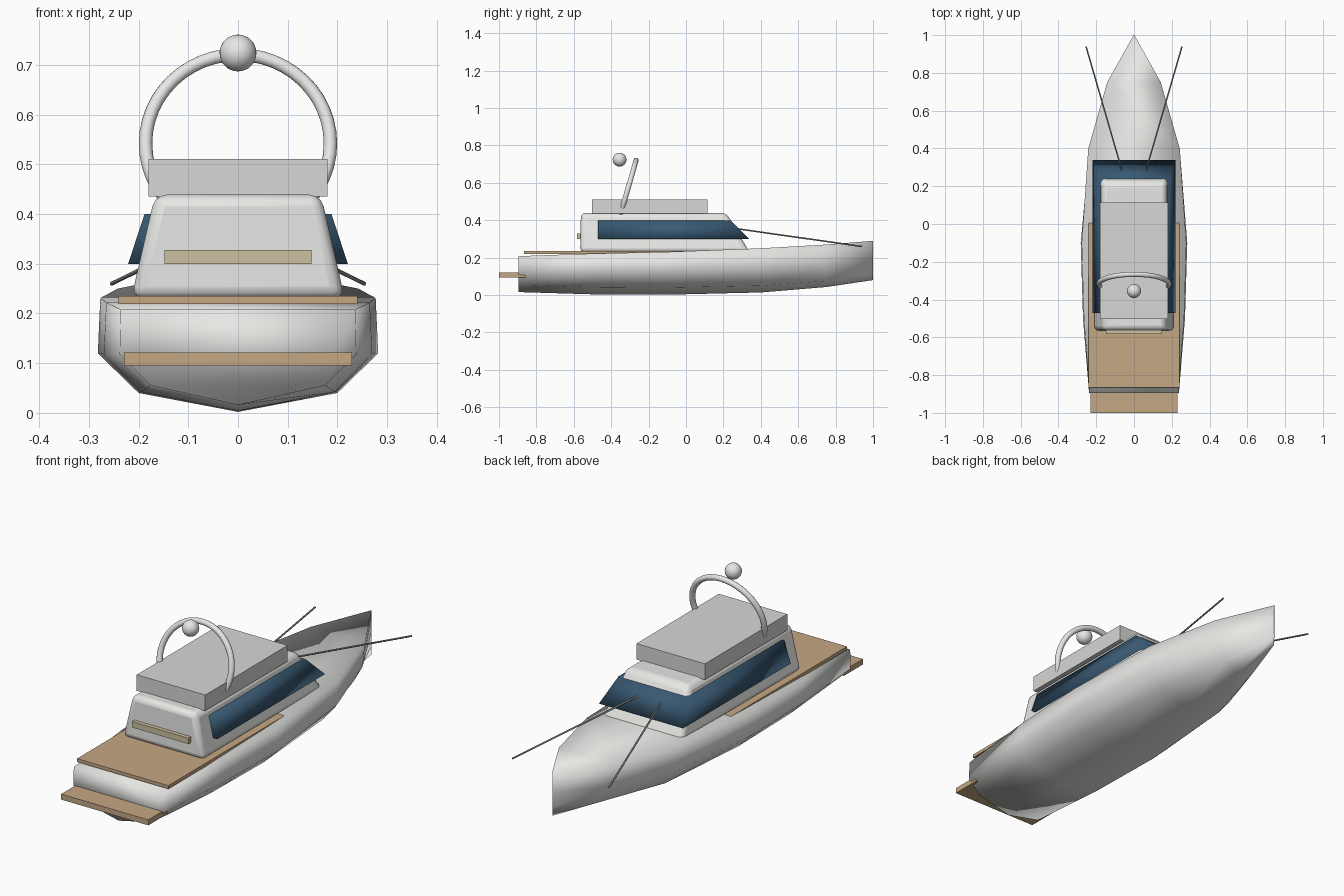
import bpy, bmesh, math
from mathutils import Vector

old = bpy.data.objects.get("Cube")
if old:
    bpy.data.objects.remove(old, do_unlink=True)


def material(name, rgb):
    m = bpy.data.materials.new(name)
    m.use_nodes = True
    m.diffuse_color = (*rgb, 1)
    bsdf = m.node_tree.nodes["Principled BSDF"]
    bsdf.inputs["Base Color"].default_value = (*rgb, 1)
    bsdf.inputs["Roughness"].default_value = 0.5
    return m


WHITE = material("white gelcoat", (0.8, 0.8, 0.78))
GREY = material("light grey roof", (0.68, 0.68, 0.67))
TEAK = material("teak", (0.56, 0.39, 0.23))
GLASS = material("dark blue glass", (0.04, 0.1, 0.17))
CREAM = material("cream cushion", (0.6, 0.53, 0.35))
STEEL = material("dark steel", (0.25, 0.25, 0.26))


def loft(name, rings, mat):
    """Skin a row of equal rings and cap both ends."""
    bm = bmesh.new()
    rows = [[bm.verts.new(p) for p in ring] for ring in rings]
    n = len(rows[0])
    for a, b in zip(rows, rows[1:]):
        for i in range(n):
            j = (i + 1) % n
            bm.faces.new((a[i], a[j], b[j], b[i]))
    bm.faces.new(rows[0])
    bm.faces.new(rows[-1])
    bmesh.ops.recalc_face_normals(bm, faces=bm.faces)
    me = bpy.data.meshes.new(name)
    bm.to_mesh(me)
    bm.free()
    ob = bpy.data.objects.new(name, me)
    bpy.context.collection.objects.link(ob)
    me.materials.append(mat)
    return ob


def rect(half, back, front, z):
    return [(-half, back, z), (half, back, z), (half, front, z), (-half, front, z)]


def slab(name, half, back, front, low, high, mat):
    return loft(name, [rect(half, back, front, low), rect(half, back, front, high)], mat)


def finish(ob, name, mat):
    ob.name = name
    ob.data.materials.append(mat)
    ob.data.shade_smooth()


# Hull: y, chine x/z, bilge x/z, sheer x/z, keel z
stations = [
    (-0.895, 0.175, 0.055, 0.238, 0.118, 0.236, 0.208, 0.016),
    (-0.5, 0.195, 0.042, 0.270, 0.118, 0.265, 0.222, 0.004),
    (-0.1, 0.200, 0.040, 0.282, 0.120, 0.277, 0.231, 0.002),
    (0.4, 0.170, 0.050, 0.236, 0.130, 0.242, 0.250, 0.014),
    (0.75, 0.085, 0.075, 0.130, 0.155, 0.142, 0.270, 0.043),
    (1.0, 0.002, 0.120, 0.002, 0.190, 0.002, 0.290, 0.080),
]
rings = []
for y, cx, cz, bx, bz, sx, sz, kz in stations:
    side = [(cx, y, cz), (bx, y, bz), (sx, y, sz)]
    rings.append([(0, y, kz)] + side + [(-x, v, z) for x, v, z in reversed(side)])
hull = loft("hull", rings, WHITE)
hull.data.shade_smooth()

# Teak decks
slab("aft_deck", 0.24, -0.865, 0.09, 0.219, 0.235, TEAK)
slab("swim_platform", 0.229, -1.0, -0.857, 0.095, 0.121, TEAK)

# Cabin with rounded edges
cabin = loft("cabin", [rect(0.215, -0.566, 0.34, 0.23),
                       rect(0.167, -0.562, 0.215, 0.439)], WHITE)
bevel = cabin.modifiers.new("rounding", "BEVEL")
bevel.width = 0.024
bevel.segments = 3
bevel.limit_method = "NONE"
bpy.ops.object.select_all(action="DESELECT")
cabin.select_set(True)
bpy.context.view_layer.objects.active = cabin
bpy.ops.object.shade_smooth_by_angle(angle=math.radians(50))

# Wraparound window band
windows = loft("window_band", [rect(0.221, -0.47, 0.338, 0.30),
                               rect(0.188, -0.47, 0.238, 0.40)], GLASS)
windows.data.shade_smooth()

# Flybridge block and stern cushion
slab("flybridge", 0.18, -0.503, 0.115, 0.435, 0.511, GREY)
slab("stern_cushion", 0.148, -0.583, -0.55, 0.30, 0.328, CREAM)

# Tilted radar hoop and dome
bpy.ops.mesh.primitive_torus_add(
    major_radius=0.186, minor_radius=0.0135, major_segments=48, minor_segments=12,
    location=(0, -0.318, 0.542), rotation=(math.radians(74), 0, 0))
finish(bpy.context.object, "radar_hoop", WHITE)
bpy.ops.mesh.primitive_uv_sphere_add(
    segments=32, ring_count=16, radius=0.037, location=(0, -0.355, 0.724))
finish(bpy.context.object, "radar_dome", WHITE)

# Mirrored outrigger rods
for name, s in (("left_rod", 1), ("right_rod", -1)):
    start, end = Vector((s * 0.06, 0.27, 0.355)), Vector((s * 0.254, 0.94, 0.26))
    run = end - start
    bpy.ops.mesh.primitive_cylinder_add(
        vertices=10, radius=0.004, depth=run.length, location=(start + end) / 2,
        rotation=run.to_track_quat("Z", "Y").to_euler())
    finish(bpy.context.object, name, STEEL)
    bpy.ops.object.shade_smooth_by_angle(angle=math.radians(50))
